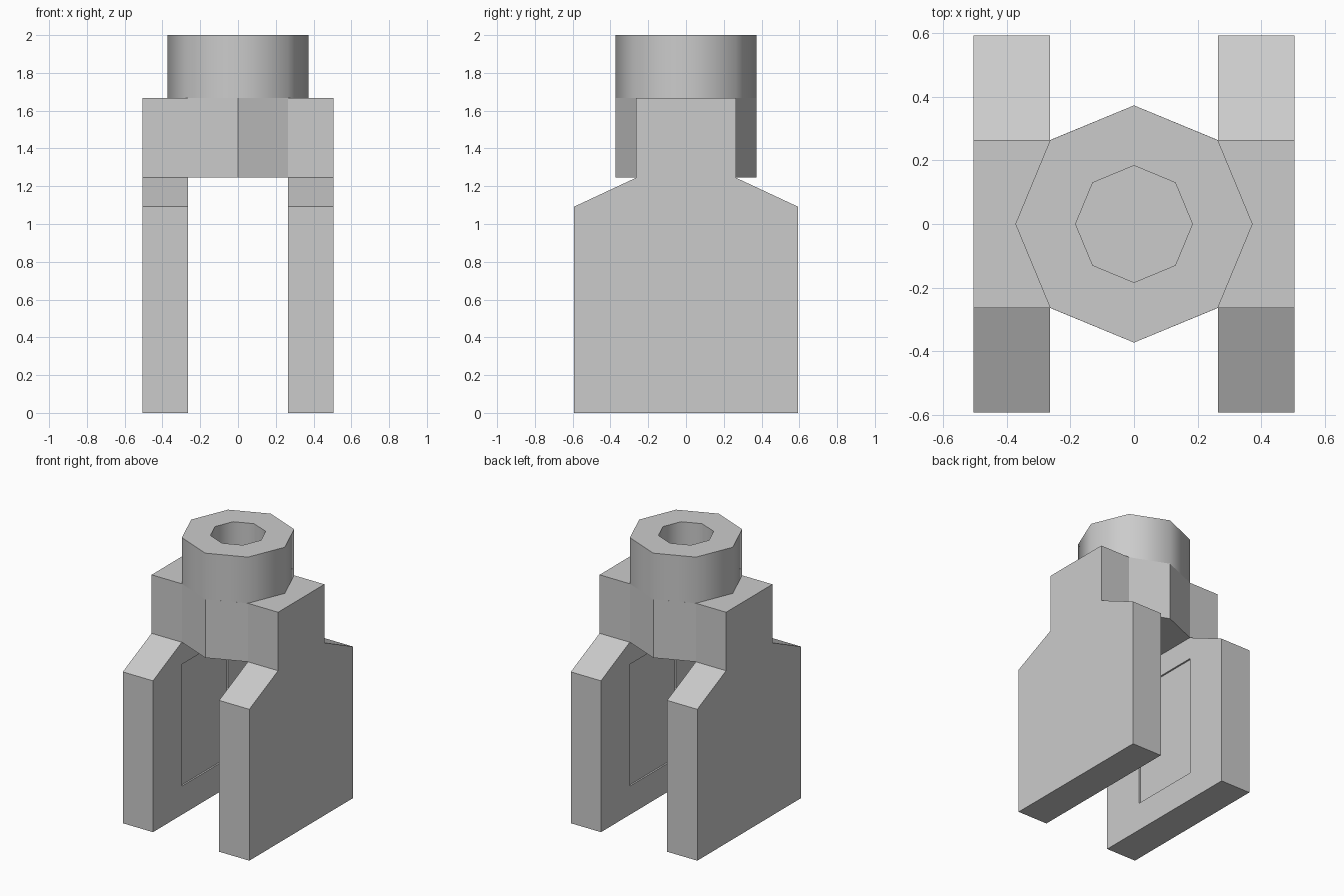
import bpy, bmesh, math
from mathutils import Vector

if "Cube" in bpy.data.objects:
    bpy.data.objects.remove(bpy.data.objects["Cube"])

R, HOLE_R, C = 0.373, 0.168, 0.264      # collar radius, socket radius, octagon corner
LEG_OUT, Z_LOW, Z_MID, Z_TOP = 0.505, 1.245, 1.667, 2.0


def to_object(name, bm):
    bmesh.ops.recalc_face_normals(bm, faces=bm.faces)
    mesh = bpy.data.meshes.new(name)
    bm.to_mesh(mesh)
    bm.free()
    obj = bpy.data.objects.new(name, mesh)
    bpy.context.collection.objects.link(obj)
    return obj


def prism(name, points, direction):
    """Extrude a closed 3D outline along a direction."""
    bm = bmesh.new()
    face = bm.faces.new([bm.verts.new(p) for p in points])
    ext = bmesh.ops.extrude_face_region(bm, geom=[face])
    verts = [g for g in ext["geom"] if isinstance(g, bmesh.types.BMVert)]
    bmesh.ops.translate(bm, verts=verts, vec=Vector(direction))
    return to_object(name, bm)


def activate(obj):
    bpy.ops.object.select_all(action='DESELECT')
    obj.select_set(True)
    bpy.context.view_layer.objects.active = obj


# Side plates: shouldered profile with a shallow panel on the inner face
half = [(0.592, 0), (0.592, 1.092), (C, Z_LOW), (C, Z_MID)]
profile = half + [(-y, z) for y, z in reversed(half)]
panel = [(-C, 0.206), (C, 0.206), (C, 1.085), (-C, 1.085)]
for side, name in ((-1, "left_plate"), (1, "right_plate")):
    plate = prism(name, [(side * C, y, z) for y, z in profile],
                  (side * (LEG_OUT - C), 0, 0))
    cutter = prism("panel_cutter", [(side * (C - 0.05), y, z) for y, z in panel],
                   (side * 0.062, 0, 0))
    cutter.hide_render = True
    mod = plate.modifiers.new("panel", 'BOOLEAN')
    mod.operation = 'DIFFERENCE'
    mod.solver = 'EXACT'
    mod.object = cutter
    activate(plate)
    bpy.ops.object.modifier_apply(modifier=mod.name)
    bpy.data.objects.remove(cutter)

# Bridge between the plates, following the octagon front and back
prism("bridge", [(x, y, Z_LOW) for x, y in
                 ((-C, -C), (0, -R), (C, -C), (C, C), (0, R), (-C, C))],
      (0, 0, Z_MID - Z_LOW))

# Octagonal collar with a blind socket in the top
bm = bmesh.new()
bmesh.ops.create_cone(bm, cap_ends=True, segments=8, radius1=R, radius2=R,
                      depth=Z_TOP - Z_MID)
bmesh.ops.translate(bm, verts=bm.verts, vec=(0, 0, (Z_TOP + Z_MID) / 2))
top = max(bm.faces, key=lambda f: f.calc_center_median().z)
bmesh.ops.inset_individual(bm, faces=[top],
                           thickness=(R - HOLE_R) * math.cos(math.pi / 8))
floor = bmesh.ops.extrude_discrete_faces(bm, faces=[top])["faces"][0]
bmesh.ops.translate(bm, verts=floor.verts, vec=(0, 0, Z_MID + 0.01 - Z_TOP))
collar = to_object("collar", bm)
activate(collar)
bpy.ops.object.shade_smooth_by_angle(angle=math.radians(50))
